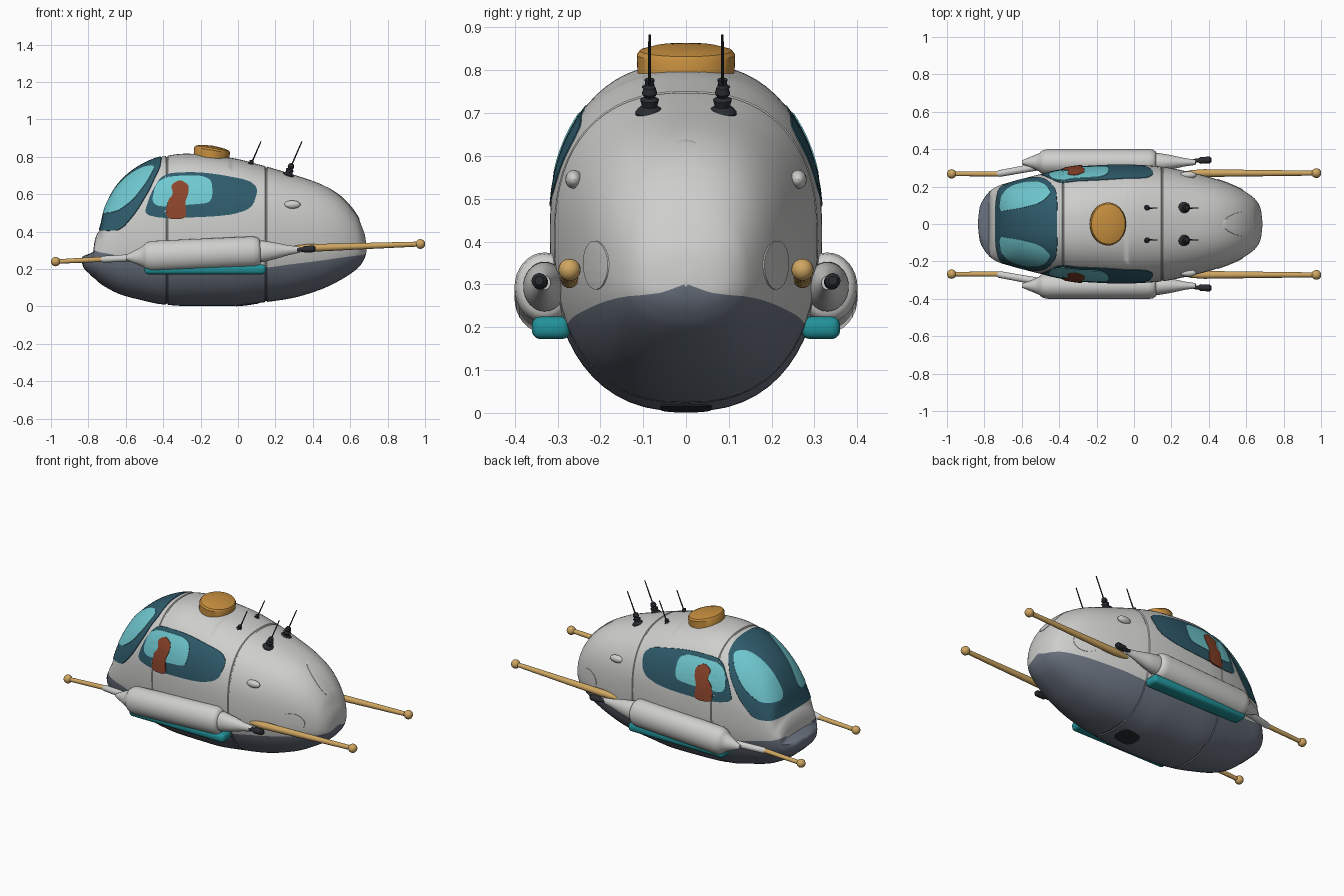
import bpy, bmesh, math
from mathutils import Vector
from mathutils.bvhtree import BVHTree

if "Cube" in bpy.data.objects:
    bpy.data.objects.remove(bpy.data.objects["Cube"])

def mat(name, *c):
    m = bpy.data.materials.new(name)
    m.diffuse_color = (*c, 1)
    m.use_nodes = True
    m.node_tree.nodes["Principled BSDF"].inputs["Base Color"].default_value = m.diffuse_color
    return m

WHITE = mat("shell white", .62, .62, .61)
SLATE = mat("slate belly", .145, .17, .215)
GLASS = mat("dark glass", .028, .105, .147)
SKY = mat("cyan reflection", .16, .58, .63)
TEAL = mat("teal glow", .015, .29, .32)
ORANGE = mat("orange hatch", .58, .28, .05)
TAN = mat("tan poles", .62, .38, .12)
BLACK = mat("black fittings", .022, .025, .03)
RUST = mat("rust figure", .26, .058, .024)

def finish(name, bm, mats, angle=35):
    bmesh.ops.recalc_face_normals(bm, faces=bm.faces[:])
    me = bpy.data.meshes.new(name)
    bm.to_mesh(me)
    ob = bpy.data.objects.new(name, me)
    bpy.context.collection.objects.link(ob)
    for m in mats:
        me.materials.append(m)
    bpy.ops.object.select_all(action='DESELECT')
    ob.select_set(True)
    bpy.context.view_layer.objects.active = ob
    bpy.ops.object.shade_smooth_by_angle(angle=math.radians(angle))
    return ob

# hull stations: x, bottom, widest height, top, half width, colour seam height
ST = [(-.835, .235, .25, .262, .004, .3), (-.825, .205, .245, .27, .09, .3),
      (-.80, .18, .25, .28, .14, .3), (-.775, .155, .26, .292, .172, .3),
      (-.768, .15, .27, .345, .178, .3), (-.755, .14, .28, .385, .187, .295),
      (-.74, .125, .29, .41, .197, .29), (-.71, .105, .31, .53, .21, .285),
      (-.63, .065, .36, .667, .232, .27), (-.52, .035, .40, .755, .262, .25),
      (-.41, .012, .42, .80, .287, .23), (-.28, .003, .42, .817, .308, .215),
      (-.04, .003, .42, .795, .318, .2), (.12, .02, .41, .757, .31, .205),
      (.28, .043, .39, .71, .282, .225), (.44, .09, .37, .655, .24, .245),
      (.545, .14, .35, .593, .20, .26), (.635, .20, .32, .49, .145, .272),
      (.665, .235, .31, .42, .11, .275), (.68, .265, .30, .375, .07, .28),
      (.687, .295, .305, .315, .004, .3)]

def station(x):
    """Monotone cubic interpolation of the hull table."""
    i = max(k for k in range(len(ST) - 1) if ST[k][0] <= x + 1e-9)
    def slope(k, c):
        if k == 0 or k == len(ST) - 1:
            j = min(k, len(ST) - 2)
            return (ST[j + 1][c] - ST[j][c]) / (ST[j + 1][0] - ST[j][0])
        a = (ST[k][c] - ST[k - 1][c]) / (ST[k][0] - ST[k - 1][0])
        b = (ST[k + 1][c] - ST[k][c]) / (ST[k + 1][0] - ST[k][0])
        return 2 * a * b / (a + b) if a * b > 0 else 0
    h = ST[i + 1][0] - ST[i][0]
    t = (x - ST[i][0]) / h
    return [(2*t**3 - 3*t*t + 1) * ST[i][c] + (t**3 - 2*t*t + t) * h * slope(i, c)
            + (3*t*t - 2*t**3) * ST[i + 1][c] + (t**3 - t*t) * h * slope(i + 1, c)
            for c in range(1, 6)]

# hull: rounded sections lofted along x, with two panel grooves
N1, N2, P = 10, 22, 2.4
xs = set()
for a, b in zip(ST, ST[1:]):
    n = max(3, round((b[0] - a[0]) / .02))
    xs.update(a[0] + (b[0] - a[0]) * k / n for k in range(n + 1))
grooves = (-.38, .15)
xs = [x for x in xs if all(abs(x - g) > .012 for g in grooves)]
xs = sorted(xs + [g + d for g in grooves for d in (-.006, -.003, .003, .006)])
bm = bmesh.new()
rings = []
for x in xs:
    zb, zm, zt, w, zs = station(x)
    zs = min(max(zs, zb + .05 * (zt - zb)), zb + .95 * (zt - zb))
    zl = [zb + (zs - zb) * (1 - math.cos(k / N1 * math.pi / 2)) for k in range(N1 + 1)]
    zl += [zs + (zt - zs) * math.sin(k / N2 * math.pi / 2) for k in range(1, N2 + 1)]
    f = .985 if any(abs(x - g) < .004 for g in grooves) else 1
    half = []
    for z in zl:
        t = (zm - z) / (zm - zb) if z < zm else (z - zm) / (zt - zm)
        half.append((w * max(0, 1 - t ** P) ** (1 / P) * f, zm + (z - zm) * f))
    half[0], half[-1] = (0, half[0][1]), (0, half[-1][1])
    pts = half + [(-y, z) for y, z in half[-2:0:-1]]
    rings.append([bm.verts.new((x, y, z)) for y, z in pts])
M = len(rings[0])
for i in range(len(rings) - 1):
    for j in range(M):
        k = (j + 1) % M
        fc = bm.faces.new((rings[i][j], rings[i][k], rings[i + 1][k], rings[i + 1][j]))
        low = j < N1 or j >= M - N1
        fc.material_index = 1 if low or xs[i] < -.7755 else 0
bm.faces.new(rings[0]).material_index = 1
bm.faces.new(rings[-1])
tree = BVHTree.FromBMesh(bm)
finish("hull", bm, [WHITE, SLATE], 40)

def smooth_loop(pts, times=3):
    for _ in range(times):
        pts = [q for a, b in zip(pts, pts[1:] + pts[:1])
               for q in (a.lerp(b, .2), a.lerp(b, .8))]
    return pts

def plate(name, pts, ray, off, m, cen=None, soft=3):
    """Thin plate following the hull inside an outline; ray(p) gives origin and direction."""
    pts = smooth_loop([Vector(p) for p in pts], soft)
    cen = Vector(cen) if cen else sum(pts, Vector()) / len(pts)
    bm = bmesh.new()
    def put(p):
        o, d = ray(p)
        d = d.normalized()
        hit = tree.ray_cast(o, d)[0]
        return bm.verts.new((hit if hit else p) + d * off)
    K = 12
    loops = [[put(cen.lerp(p, k / K)) for p in pts] for k in range(1, K + 1)]
    c, n = put(cen), len(pts)
    rim = [put(p) for p in pts]
    for v, u in zip(rim, loops[-1]):          # rim runs down into the hull
        o, d = ray(u.co)
        v.co = u.co - d.normalized() * (off + .004)
    loops.append(rim)
    for j in range(n):
        k = (j + 1) % n
        bm.faces.new((c, loops[0][j], loops[0][k]))
        for a, b in zip(loops, loops[1:]):
            bm.faces.new((a[j], b[j], b[k], a[k]))
    return finish(name, bm, [m], 40)

# windshield and its reflections
C = Vector((-.2, 0, .35))
from_inside = lambda p: (C, p - C)
h = [(-.72, .12, .405), (-.67, .19, .40), (-.61, .225, .405), (-.535, .25, .51),
     (-.47, .245, .636), (-.42, .19, .745), (-.41, .11, .79)]
shield = [(-.74, 0, .41)] + h + [(-.41, 0, .80)] + [(x, -y, z) for x, y, z in h[::-1]]
plate("windshield", shield, from_inside, .004, GLASS, (-.62, 0, .62))
glint = [(-.715, .06, .49), (-.64, .20, .49), (-.55, .23, .57), (-.49, .225, .68),
         (-.44, .17, .755), (-.50, .11, .755), (-.61, .08, .68)]

# side windows, figures, hull ports
window = [(-.40, .715), (-.18, .72), (.12, .665), (.065, .49), (-.51, .465), (-.47, .60)]
shine = [(-.43, .695), (-.14, .705), (-.135, .555), (-.25, .545), (-.47, .53)]
figure = [(-.39, .468), (-.375, .57), (-.345, .60), (-.36, .65), (-.31, .68),
          (-.262, .65), (-.266, .60), (-.285, .555), (-.272, .468)]
port = [(.515 + .07 * math.cos(a * .4488), .345 + .058 * math.sin(a * .4488)) for a in range(14)]

def revolve(name, prof, origin, axis, m, sx=1, sy=1, seg=24):
    """Lathe of (distance along axis, radius) points."""
    q = Vector(axis).to_track_quat('Z', 'Y')
    bm = bmesh.new()
    rs = []
    for t, r in prof:
        ring = []
        for k in range(seg):
            a = 2 * math.pi * k / seg
            v = q @ Vector((max(r, 1e-4) * math.cos(a), max(r, 1e-4) * math.sin(a), t))
            ring.append(bm.verts.new(Vector((v.x * sx, v.y * sy, v.z)) + Vector(origin)))
        rs.append(ring)
    for a, b in zip(rs, rs[1:]):
        for k in range(seg):
            j = (k + 1) % seg
            bm.faces.new((a[k], a[j], b[j], b[k]))
    bm.faces.new(rs[0])
    bm.faces.new(rs[-1])
    return finish(name, bm, [m])

def ball(name, c, r, m, scale=(1, 1, 1)):
    bm = bmesh.new()
    bmesh.ops.create_uvsphere(bm, u_segments=20, v_segments=12, radius=r)
    for v in bm.verts:
        v.co = Vector(v.co[i] * scale[i] + c[i] for i in range(3))
    return finish(name, bm, [m])

def box(name, lo, hi, m, bevel):
    bm = bmesh.new()
    bmesh.ops.create_cube(bm, size=1)
    for v in bm.verts:
        v.co = Vector((lo[i] + hi[i]) / 2 + v.co[i] * (hi[i] - lo[i]) for i in range(3))
    bmesh.ops.bevel(bm, geom=bm.edges[:], offset=bevel, segments=3, affect='EDGES', profile=.5)
    return finish(name, bm, [m])

pod = [(-.60, .012), (-.575, .024), (-.53, .045), (-.505, .058), (-.50, .066), (-.485, .076),
       (-.46, .082), (.08, .082), (.105, .077), (.117, .066), (.12, .056), (.13, .058),
       (.20, .044), (.27, .026), (.33, .016)]
for s, side in ((1, "left"), (-1, "right")):
    out = lambda p: (Vector((p.x, 0, p.z)), Vector((0, s, 0)))
    for nm, shape, off, m in (("window", window, .003, GLASS), ("window_reflection", shine, .006, SKY),
                              ("figure", figure, .009, RUST), ("port_panel", port, .003, WHITE)):
        plate(f"{nm}_{side}", [(x, 0, z) for x, z in shape], out, off, m)
    plate(f"windshield_reflection_{side}", [(x, s * y, z) for x, y, z in glint],
          from_inside, .007, SKY)
    ball(f"side_bump_{side}", (.29, s * .262, .545), .022, WHITE, (2, .9, 1))
    # pod with tip, glow strip and connecting pipe
    revolve(f"pod_{side}", pod, (0, s * .33, .289), (1, 0, .045), WHITE, sy=.86, seg=32)
    revolve(f"pod_tip_{side}", [(0, .01), (.03, .011), (.04, .018), (.09, .018), (.10, .01)],
            (.315, s * .338, .303), (1, s * .05, .06), BLACK)
    box(f"glow_strip_{side}", (-.50, s * .315 - .045, .172), (.15, s * .315 + .045, .225), TEAL, .02)
    revolve(f"front_pipe_{side}", [(0, .014), (.01, .018), (.22, .02)],
            (-.73, s * .268, .252), (1, s * .18, .05), WHITE)
    # poles with ball ends
    revolve(f"front_pole_{side}", [(0, .012), (.27, .014)], (-.975, s * .268, .24), (1, 0, .05), TAN)
    ball(f"front_pole_ball_{side}", (-.975, s * .268, .24), .025, TAN)
    revolve(f"rear_pole_{side}", [(0, .004), (.05, .016), (.12, .021), (.18, .02), (.72, .013)],
            (.255, s * .272, .308), (1, 0, .036), TAN)
    ball(f"rear_pole_ball_{side}", (.975, s * .272, .334), .026, TAN)
    # roof antennas
    revolve(f"antenna_base_{side}", [(-.03, .033), (.0, .033), (.008, .026), (.014, .018), (.03, .022),
            (.036, .012), (.045, .018), (.06, .014), (.066, .004)],
            (.268, s * .085, .703), (.32, 0, .95), BLACK)
    revolve(f"antenna_rod_{side}", [(0, .004), (.15, .003)], (.282, s * .085, .745), (.4, 0, .92), BLACK, seg=8)
    revolve(f"small_antenna_base_{side}", [(-.02, .018), (.012, .018), (.018, .01), (.03, .012), (.034, .004)],
            (.065, s * .085, .75), (.3, 0, .95), BLACK)
    revolve(f"small_antenna_rod_{side}", [(0, .004), (.125, .003)], (.073, s * .085, .768), (.4, 0, .92), BLACK, seg=8)

# roof hatch, rear panel, belly vent
revolve("roof_hatch", [(-.035, .113), (.016, .115), (.026, .108), (.034, .08), (.038, .04), (.04, 0)],
        (-.14, 0, .82), (.13, 0, .99), ORANGE, sx=.84, seg=48)
ring = [(0, .065 * math.cos(a * .4488), .55 + .09 * math.sin(a * .4488)) for a in range(14)]
plate("rear_panel", ring, lambda p: (Vector((0, p.y, p.z)), Vector((1, 0, 0))), .003, WHITE)
vent = [(-.01, -.06, 0), (.11, -.06, 0), (.11, .06, 0), (-.01, .06, 0)]
plate("belly_vent", vent, lambda p: (Vector((p.x, p.y, .3)), Vector((0, 0, -1))), .004, BLACK, soft=2)
